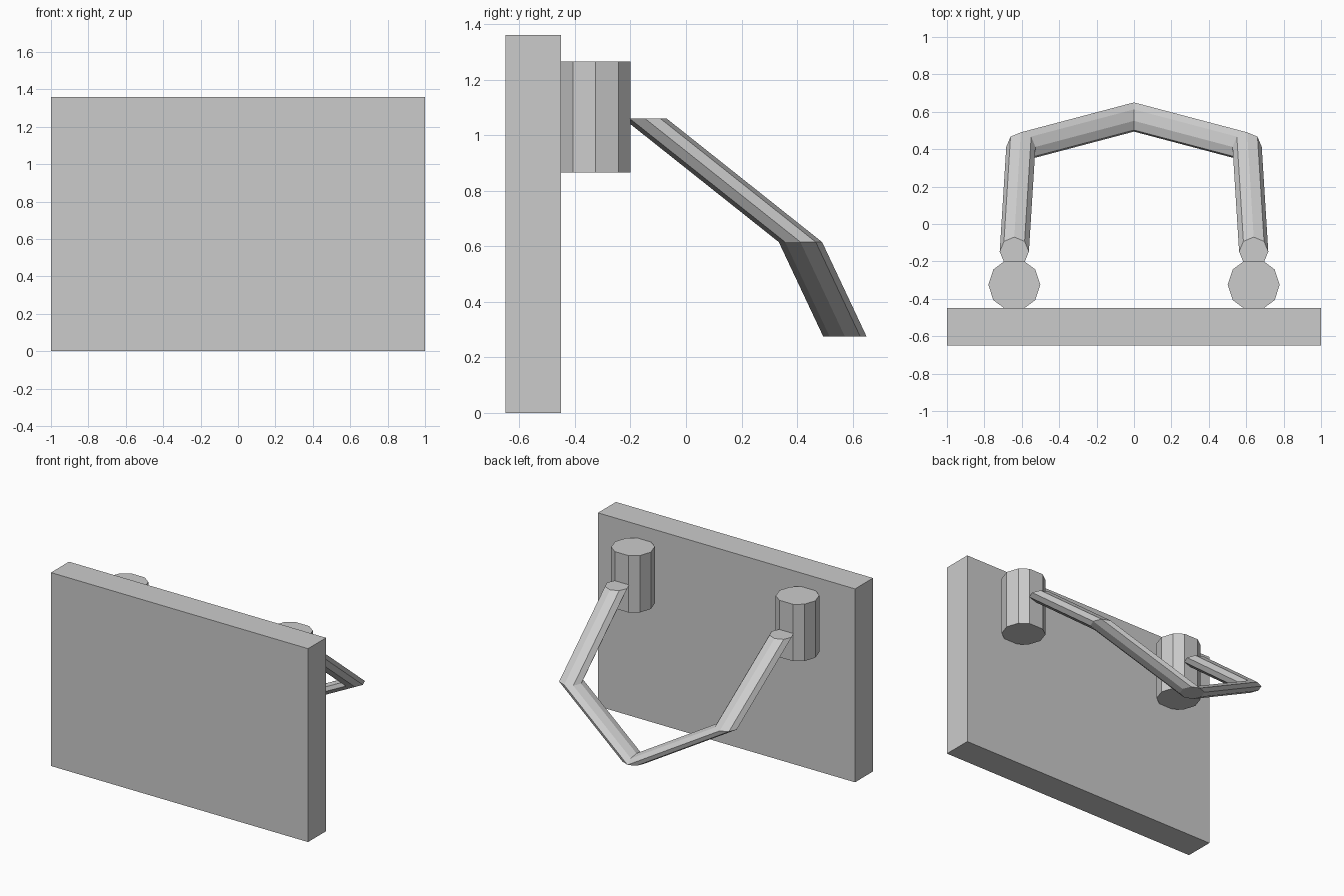
import bpy, bmesh
from math import cos, sin, pi

if "Cube" in bpy.data.objects:
    bpy.data.objects.remove(bpy.data.objects["Cube"])


def loft(name, rings):
    """Skin a list of equal-length point rings and cap both ends."""
    bm = bmesh.new()
    loops = [[bm.verts.new(p) for p in ring] for ring in rings]
    n = len(loops[0])
    for a, b in zip(loops, loops[1:]):
        for i in range(n):
            j = (i + 1) % n
            bm.faces.new((a[i], a[j], b[j], b[i]))
    bm.faces.new(loops[0])
    bm.faces.new(loops[-1])
    bmesh.ops.recalc_face_normals(bm, faces=bm.faces)
    mesh = bpy.data.meshes.new(name)
    bm.to_mesh(mesh)
    bm.free()
    ob = bpy.data.objects.new(name, mesh)
    bpy.context.collection.objects.link(ob)
    return ob


def ring(profile, centre):
    """Place a horizontal profile at a centre point."""
    cx, cy, cz = centre
    return [(cx + x, cy + y, cz) for x, y in profile]


# Backing board
board = [(-1, -0.1), (1, -0.1), (1, 0.1), (-1, 0.1)]
loft("backing_board", [ring(board, (0, -0.55, z)) for z in (0, 1.36)])

# Ten-sided posts, slightly flattened where they meet board and arm
post = [(0.139, 0), (0.112, 0.082), (0.054, 0.125),
        (-0.054, 0.125), (-0.112, 0.082), (-0.139, 0),
        (-0.112, -0.082), (-0.054, -0.125), (0.054, -0.125), (0.112, -0.082)]

# Eight-sided handle tube, swept with horizontal sections
tube = [(0.078 * cos(i * pi / 4), 0.078 * sin(i * pi / 4)) for i in range(8)]
path = [(0.64, -0.148, 1.06), (0.605, 0.412, 0.615), (0, 0.572, 0.275)]

for side, s in (("left", -1), ("right", 1)):
    loft(side + "_post", [ring(post, (s * 0.64, -0.325, z)) for z in (0.865, 1.265)])
    loft(side + "_handle_arm", [ring(tube, (s * x, y, z)) for x, y, z in path])
